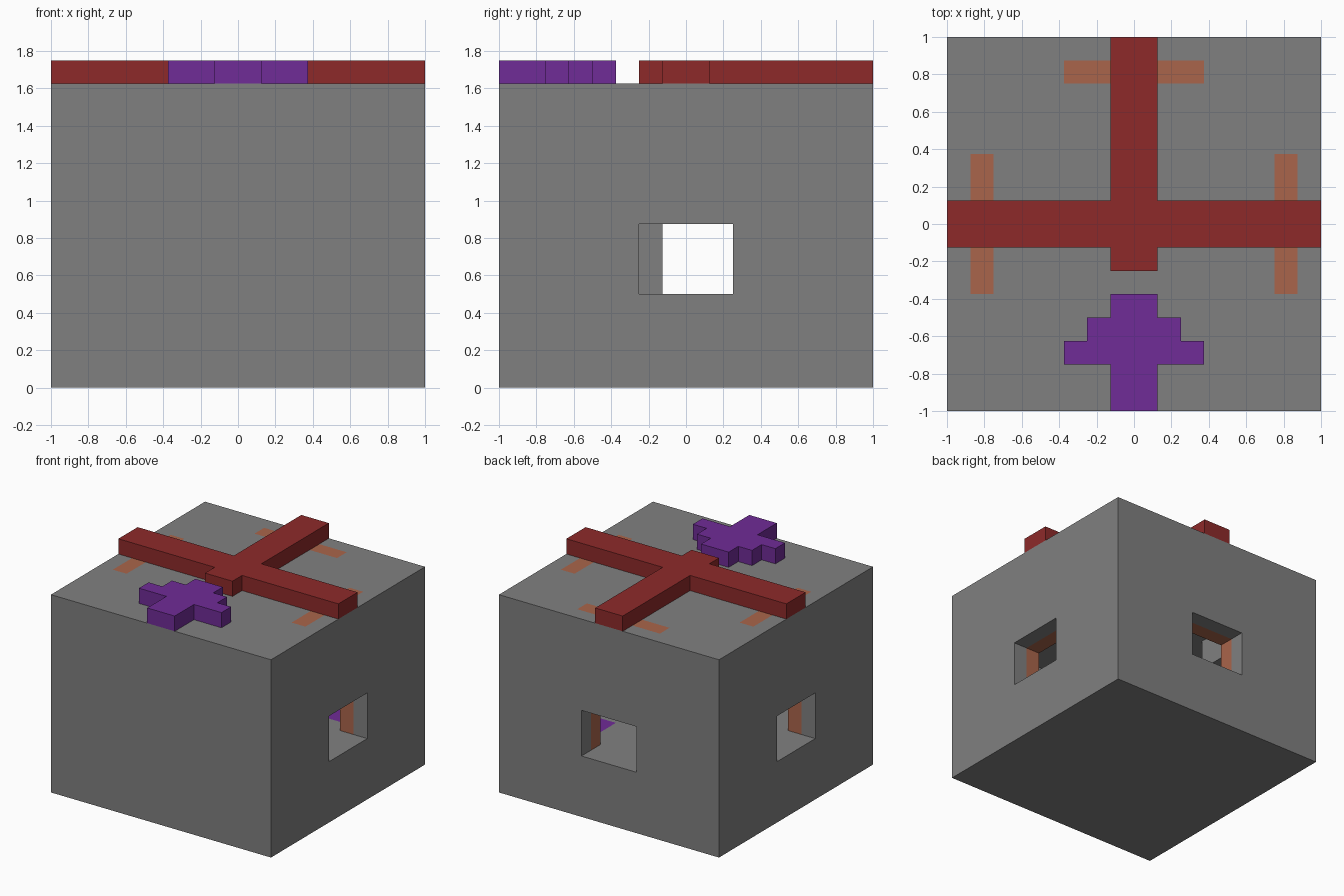
import bpy
import bmesh

U = 0.125  # one grid step
WALL_TOP = 13

cube = bpy.data.objects.get("Cube")
if cube:
    bpy.data.objects.remove(cube, do_unlink=True)


def material(name, rgb):
    m = bpy.data.materials.new(name)
    m.use_nodes = True
    m.diffuse_color = (*rgb, 1)
    m.node_tree.nodes["Principled BSDF"].inputs["Base Color"].default_value = (*rgb, 1)
    return m


GREY = material("stone grey", (0.216, 0.216, 0.216))
RED = material("dark red", (0.27, 0.023, 0.023))
PURPLE = material("purple", (0.16, 0.025, 0.31))
ORANGE = material("clay orange", (0.40, 0.13, 0.07))


def prism(name, outline, z0, z1, mat):
    """Extrude a flat outline, given in grid steps, from z0 to z1."""
    bm = bmesh.new()
    face = bm.faces.new([bm.verts.new((x * U, y * U, z0 * U)) for x, y in outline])
    top = bmesh.ops.extrude_face_region(bm, geom=[face])["geom"]
    verts = [v for v in top if isinstance(v, bmesh.types.BMVert)]
    bmesh.ops.translate(bm, verts=verts, vec=(0, 0, (z1 - z0) * U))
    bmesh.ops.recalc_face_normals(bm, faces=bm.faces)
    mesh = bpy.data.meshes.new(name)
    bm.to_mesh(mesh)
    bm.free()
    mesh.materials.append(mat)
    ob = bpy.data.objects.new(name, mesh)
    bpy.context.collection.objects.link(ob)
    return ob


def box(name, xs, ys, zs, mat):
    (x0, x1), (y0, y1) = xs, ys
    return prism(name, [(x0, y0), (x1, y0), (x1, y1), (x0, y1)], *zs, mat)


def mirrored(half):
    return half + [(-x, y) for x, y in reversed(half)]


def carve(ob, xs, ys, zs):
    """Cut a box-shaped space out of an object."""
    cutter = box("cutter", xs, ys, zs, GREY)
    cutter.hide_render = True
    mod = ob.modifiers.new("carve", "BOOLEAN")
    mod.operation = "DIFFERENCE"
    mod.solver = "EXACT"
    mod.object = cutter
    bpy.context.view_layer.objects.active = ob
    bpy.ops.object.modifier_apply(modifier=mod.name)
    bpy.data.objects.remove(cutter, do_unlink=True)


# Hollow house body
body = box("body", (-8, 8), (-8, 8), (0, WALL_TOP), GREY)
carve(body, (-6, 6), (-6, 6), (4, 9))

# Openings in three walls, each lined with a frame panel that reaches the roof
openings = {
    "left": ((6, 7), (-3, 3), (5, 9), (-2, 2)),
    "right": ((-7, -6), (-3, 3), (-9, -5), (-2, 2)),
    "back": ((-3, 3), (6, 7), (-2, 2), (5, 9)),
}
for side, (px, py, hx, hy) in openings.items():
    carve(body, px, py, (4, WALL_TOP + 1))
    carve(body, hx, hy, (4, 7))
    panel = box(side + "_window_frame", px, py, (4, WALL_TOP), ORANGE)
    carve(panel, hx, hy, (3, 7))

# Room details
carve(body, (3, 6), (3, 6), (3, 5))
box("corner_floor_tile", (3, 6), (3, 6), (3, 4), PURPLE)
box("inner_pier", (-2, 2), (-6, -1), (4, 9), GREY)
box("hanging_corner_block", (-6, -3), (3, 6), (7, 9), GREY)

# Raised roof shapes
cross = [(1, -2), (1, -1), (8, -1), (8, 1), (1, 1), (1, 8)]
prism("roof_cross", mirrored(cross), WALL_TOP, WALL_TOP + 1, RED)
arrow = [(1, -8), (1, -6), (3, -6), (3, -5), (2, -5), (2, -4), (1, -4), (1, -3)]
prism("roof_arrow", mirrored(arrow), WALL_TOP, WALL_TOP + 1, PURPLE)
